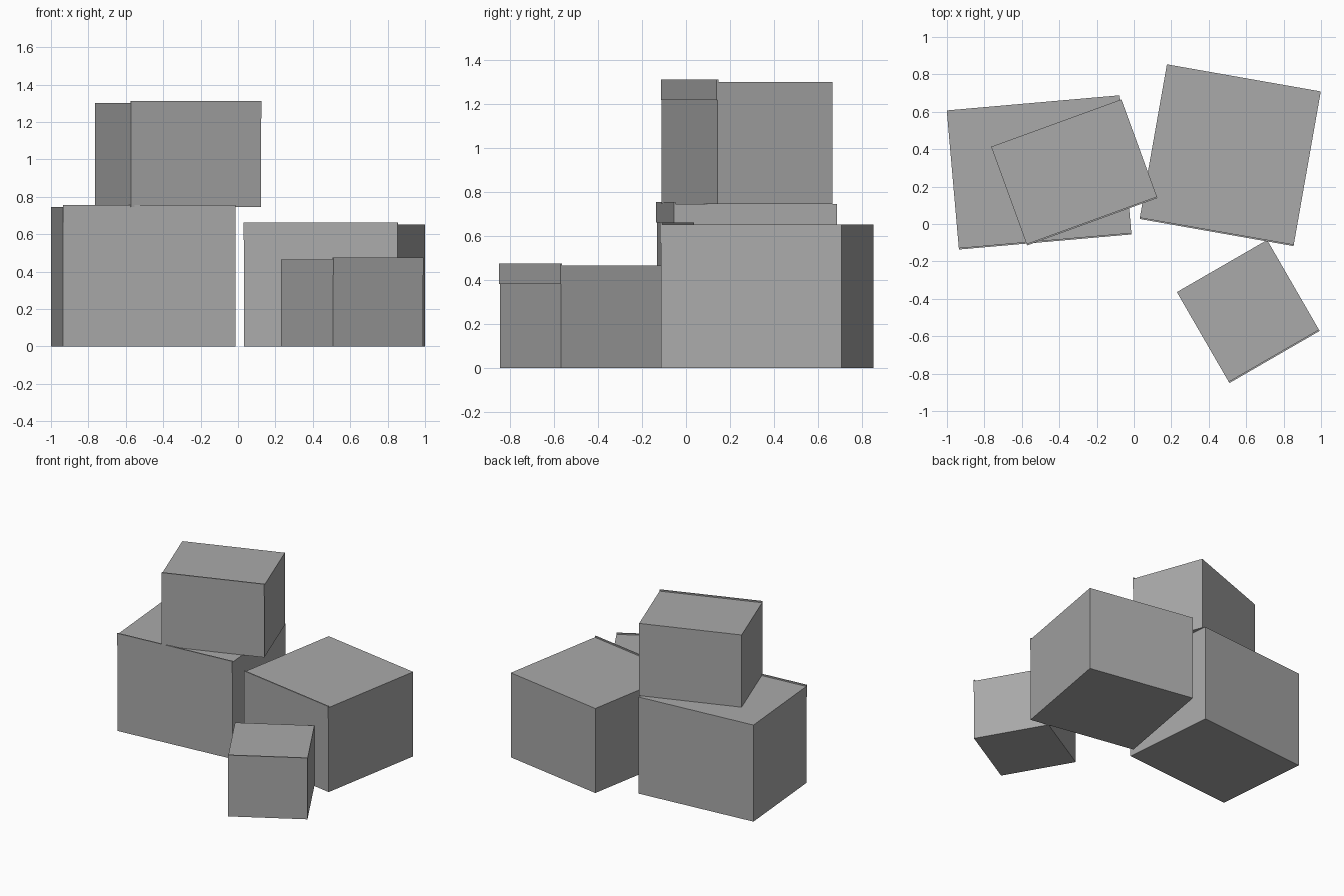
import bpy, math
from mathutils import Matrix

if "Cube" in bpy.data.objects:
    bpy.data.objects.remove(bpy.data.objects["Cube"])

grey = bpy.data.materials.new("plain grey")
grey.diffuse_color = (0.4, 0.4, 0.4, 1)
grey.use_nodes = True
grey.node_tree.nodes["Principled BSDF"].inputs["Base Color"].default_value = grey.diffuse_color


def block(name, size, centre, frame):
    """Cuboid of a given size, placed inside a rotated frame."""
    bpy.ops.mesh.primitive_cube_add(size=1)
    ob = bpy.context.object
    ob.name = name
    ob.data.transform(Matrix.Translation(centre) @ Matrix.Diagonal((*size, 1)))
    ob.matrix_world = frame
    ob.data.materials.append(grey)
    return ob


def crate(name, x, y, z, w, d, h, turn):
    """Box with a thin strip along the top of its front face."""
    frame = Matrix.Translation((x, y, z)) @ Matrix.Rotation(math.radians(turn), 4, 'Z')
    block(name + "_box", (w, d, h), (0, 0, h / 2), frame)
    # strip stands slightly proud of the front and the top
    block(name + "_front_strip", (w, 0.009, 0.093), (0, -d / 2, h - 0.0365), frame)


crate("left", -0.507, 0.278, 0, 0.927, 0.742, 0.745, 5)
crate("right", 0.515, 0.37, 0, 0.835, 0.835, 0.652, -10)
crate("small", 0.61, -0.466, 0, 0.557, 0.557, 0.465, 30)
crate("top", -0.32, 0.278, 0.745, 0.742, 0.557, 0.557, 20)
